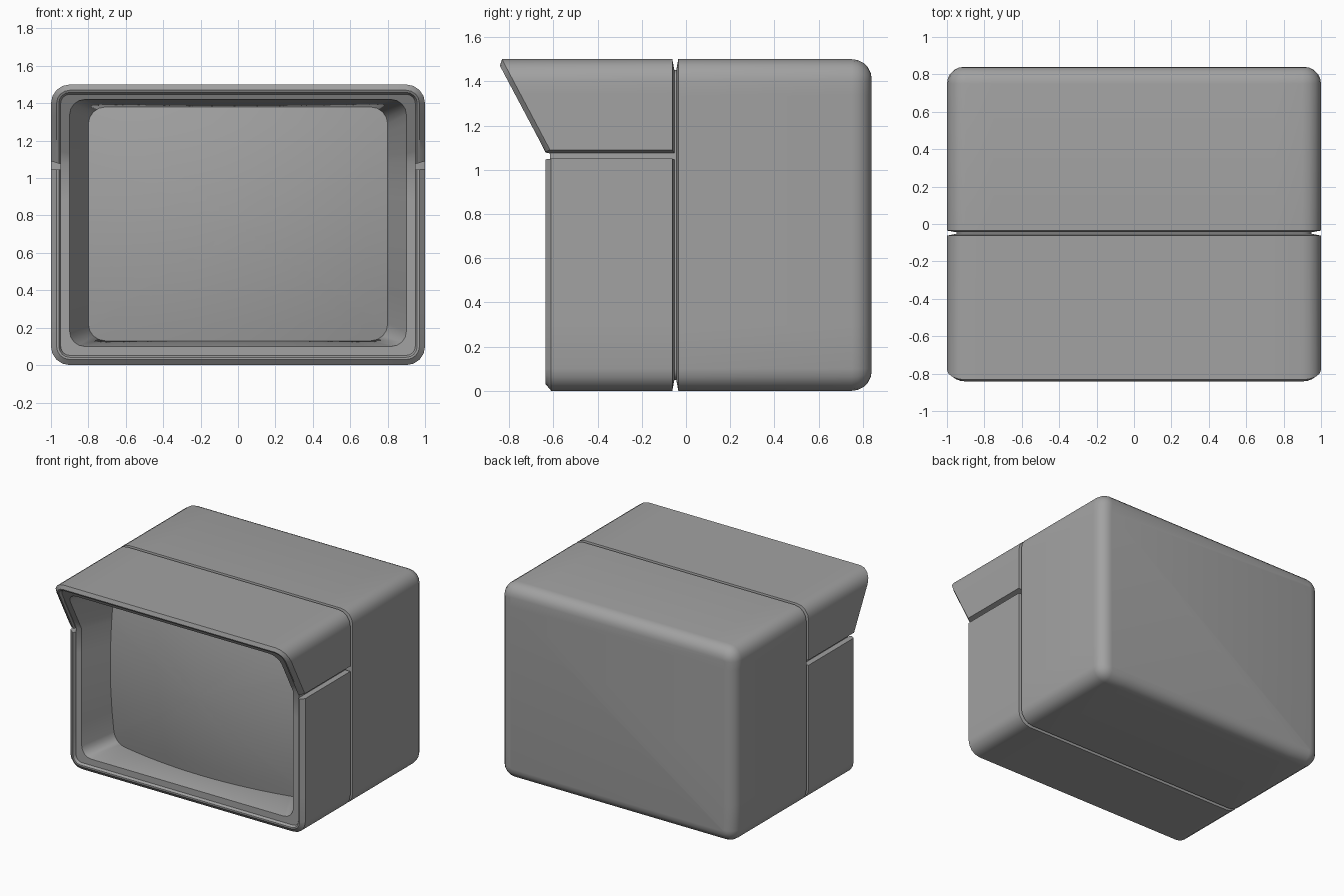
import bpy
import bmesh
from math import sin, cos, pi, radians

cube = bpy.data.objects.get("Cube")
if cube:
    bpy.data.objects.remove(cube, do_unlink=True)

HEIGHT = 1.5
SPLIT = 1.08      # height where the hood starts to lean forward
RADIUS = 0.1      # corner radius of the casing

grey = bpy.data.materials.new("casing grey")
grey.use_nodes = True
grey.diffuse_color = (0.36, 0.36, 0.36, 1)
bsdf = next(n for n in grey.node_tree.nodes if n.type == 'BSDF_PRINCIPLED')
bsdf.inputs["Base Color"].default_value = grey.diffuse_color


def front_y(z):
    """Front plane: upright below the split, leaning forward above it."""
    return -0.635 - 0.53 * max(0, z - SPLIT)


def half_ring(half_width, edge, split, r, side):
    """Half a rounded rectangle in x/z, from +x to -x, below (-1) or above (1) the split."""
    knee = edge - side * r
    right = [(half_width, split + (knee - split) * i / 5) for i in range(5)]
    for i in range(5):
        a = i / 4 * pi / 2
        right.append((half_width - r + r * cos(a), knee + side * r * sin(a)))
    flat = [((half_width - r) * (1 - i / 6), edge) for i in range(1, 12)]
    return right + flat + [(-x, z) for x, z in reversed(right)]


def full_ring(half_width, bottom, top, r):
    lower = half_ring(half_width, bottom, SPLIT, r, -1)
    upper = half_ring(half_width, top, SPLIT, r, 1)
    return lower + upper[-2:0:-1]


def inset_ring(inset):
    return full_ring(1 - inset, inset, HEIGHT - inset, max(RADIUS - inset, 0.012))


def place(points, y):
    """Give each x/z point a depth, either a number or a function of x and z."""
    return [(x, y(x, z) if callable(y) else y, z) for x, z in points]


def skin(name, rings, loop=True, wrap=False, caps=False):
    """Join rings with quads; loop closes each ring, wrap joins last ring to first."""
    bm = bmesh.new()
    rows = [[bm.verts.new(p) for p in ring] for ring in rings]
    n = len(rows[0])
    pairs = list(zip(rows, rows[1:])) + ([(rows[-1], rows[0])] if wrap else [])
    for a, b in pairs:
        for i in range(n if loop else n - 1):
            j = (i + 1) % n
            bm.faces.new((a[i], a[j], b[j], b[i]))
    if caps:
        bm.faces.new(rows[0])
        bm.faces.new(rows[-1])
    if not loop:
        bm.faces.new([row[0] for row in rows])
        bm.faces.new([row[-1] for row in rows])
    bmesh.ops.recalc_face_normals(bm, faces=bm.faces)
    mesh = bpy.data.meshes.new(name)
    bm.to_mesh(mesh)
    bm.free()
    mesh.materials.append(grey)
    obj = bpy.data.objects.new(name, mesh)
    bpy.context.collection.objects.link(obj)
    bpy.ops.object.select_all(action='DESELECT')
    obj.select_set(True)
    bpy.context.view_layer.objects.active = obj
    bpy.ops.object.shade_smooth_by_angle(angle=radians(35))
    return obj


def at_front(offset):
    return lambda x, z: front_y(z) + offset


# Rear casing: V-shaped lip, straight walls, rounded back
rings = [place(inset_ring(0.055), -0.045), place(inset_ring(0), -0.035)]
for i in range(6):
    a = i / 5 * pi / 2
    rings.append(place(inset_ring(0.09 * (1 - cos(a))), 0.75 + 0.09 * sin(a)))
skin("rear_casing", rings, caps=True)

# Front casing: lower tray and leaning hood, sharing one rim section
rim = [(0.052, -0.052), (0, -0.062), (0, at_front(0.025)), (0.03, at_front(0)),
       (0.042, at_front(0)), (0.052, at_front(0.015))]
for name, side in (("lower_front_casing", -1), ("hood", 1)):
    rings = []
    for inset, y in rim:
        edge = inset if side < 0 else HEIGHT - inset
        split = 1.05 - 0.1 * inset if side < 0 else 1.09 - 0.3 * inset
        rings.append(place(half_ring(1 - inset, edge, split, RADIUS - inset, side), y))
    skin(name, rings, loop=False, wrap=True)


# Bulging screen surface
def screen_y(x, z):
    bow_x = 1 - (x / 0.8) ** 2
    bow_z = 1 - ((z - 0.755) / 0.625) ** 2
    return -0.35 - 0.1 * bow_x - 0.06 * bow_z


screen_edge = full_ring(0.8, 0.13, 1.38, 0.09)

# Inner frame: bezel behind the rim, then a tunnel narrowing to the screen
skin("inner_frame", [
    place(inset_ring(0.05), 0),
    place(inset_ring(0.05), at_front(0.02)),
    place(full_ring(0.9, 0.1, 1.42, 0.08), at_front(0.02)),
    place(screen_edge, screen_y),
], wrap=True)

# Screen: concentric rings shrinking towards the centre
rings = [place(screen_edge, -0.2)]
for s in (1, 0.85, 0.7, 0.55, 0.4, 0.25, 0.1, 0.02):
    points = [(x * s, 0.755 + (z - 0.755) * s) for x, z in screen_edge]
    rings.append(place(points, screen_y))
skin("screen", rings, caps=True)
